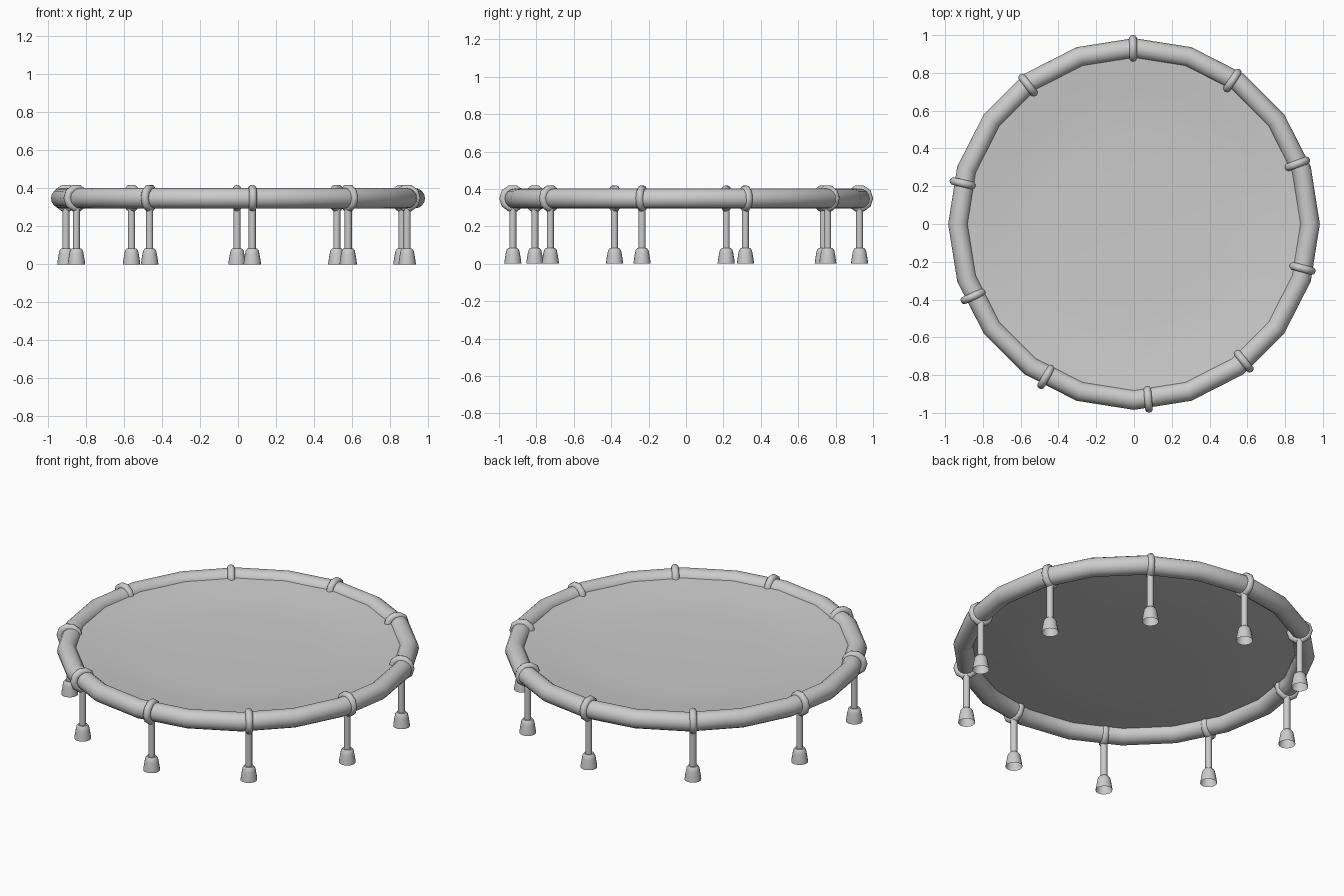
import bpy, bmesh
from math import pi, atan2, radians

if "Cube" in bpy.data.objects:
    bpy.data.objects.remove(bpy.data.objects["Cube"])

def finish(obj, name):
    obj.name = name
    bpy.ops.object.select_all(action='DESELECT')
    obj.select_set(True)
    bpy.context.view_layer.objects.active = obj
    bpy.ops.object.shade_smooth_by_angle(angle=radians(40))
    return obj

def torus(name, loc, rot, major, minor, seg, sides):
    bpy.ops.mesh.primitive_torus_add(location=loc, rotation=rot, major_radius=major,
        minor_radius=minor, major_segments=seg, minor_segments=sides)
    return finish(bpy.context.object, name)

def lathe(name, profile, loc, steps):
    # spin an (r, z) profile around the vertical axis
    bm = bmesh.new()
    vs = [bm.verts.new((r, 0, z)) for r, z in profile]
    es = [bm.edges.new(p) for p in zip(vs, vs[1:])]
    bmesh.ops.spin(bm, geom=vs + es, cent=(0, 0, 0), axis=(0, 0, 1),
                   angle=2 * pi, steps=steps)
    bmesh.ops.remove_doubles(bm, verts=bm.verts, dist=1e-5)
    bmesh.ops.recalc_face_normals(bm, faces=bm.faces)
    if sum(f.normal.z for f in bm.faces) < 0:
        bmesh.ops.reverse_faces(bm, faces=bm.faces)
    me = bpy.data.meshes.new(name)
    bm.to_mesh(me)
    bm.free()
    obj = bpy.data.objects.new(name, me)
    obj.location = loc
    bpy.context.collection.objects.link(obj)
    return finish(obj, name)

# Frame tube: 20-sided ring
torus("frame_ring", (0, 0, 0.348), (0, 0, 0), 0.931, 0.053, 20, 16)

# Dished mat, rising to the ring at its edge
lathe("jumping_mat", [(0, 0.332), (0.45, 0.333), (0.6, 0.338), (0.7, 0.346),
                      (0.8, 0.358), (0.9, 0.368)], (0, 0, 0), 40)

# Legs are spaced a little unevenly round the ring
legs = [(-0.005, 0.928), (0.52, 0.758), (0.863, 0.318), (0.89, -0.235), (0.58, -0.725),
        (0.075, -0.926), (-0.465, -0.808), (-0.85, -0.382), (-0.905, 0.215), (-0.56, 0.734)]
# Open-bottomed foot cap
foot = [(0, 0.083), (0.026, 0.083), (0.034, 0.073), (0.038, 0.055),
        (0.045, 0.012), (0.046, 0)]
for i, (x, y) in enumerate(legs, 1):
    # Clamp loop round the tube
    torus(f"clamp_{i}", (x, y, 0.349), (pi / 2, 0, atan2(y, x)), 0.052, 0.021, 10, 10)
    # Leg post
    bpy.ops.mesh.primitive_cylinder_add(vertices=16, radius=0.0185, depth=0.25,
                                        location=(x, y, 0.2))
    finish(bpy.context.object, f"leg_{i}")
    # Rubber foot
    lathe(f"foot_{i}", foot, (x, y, 0), 16)
